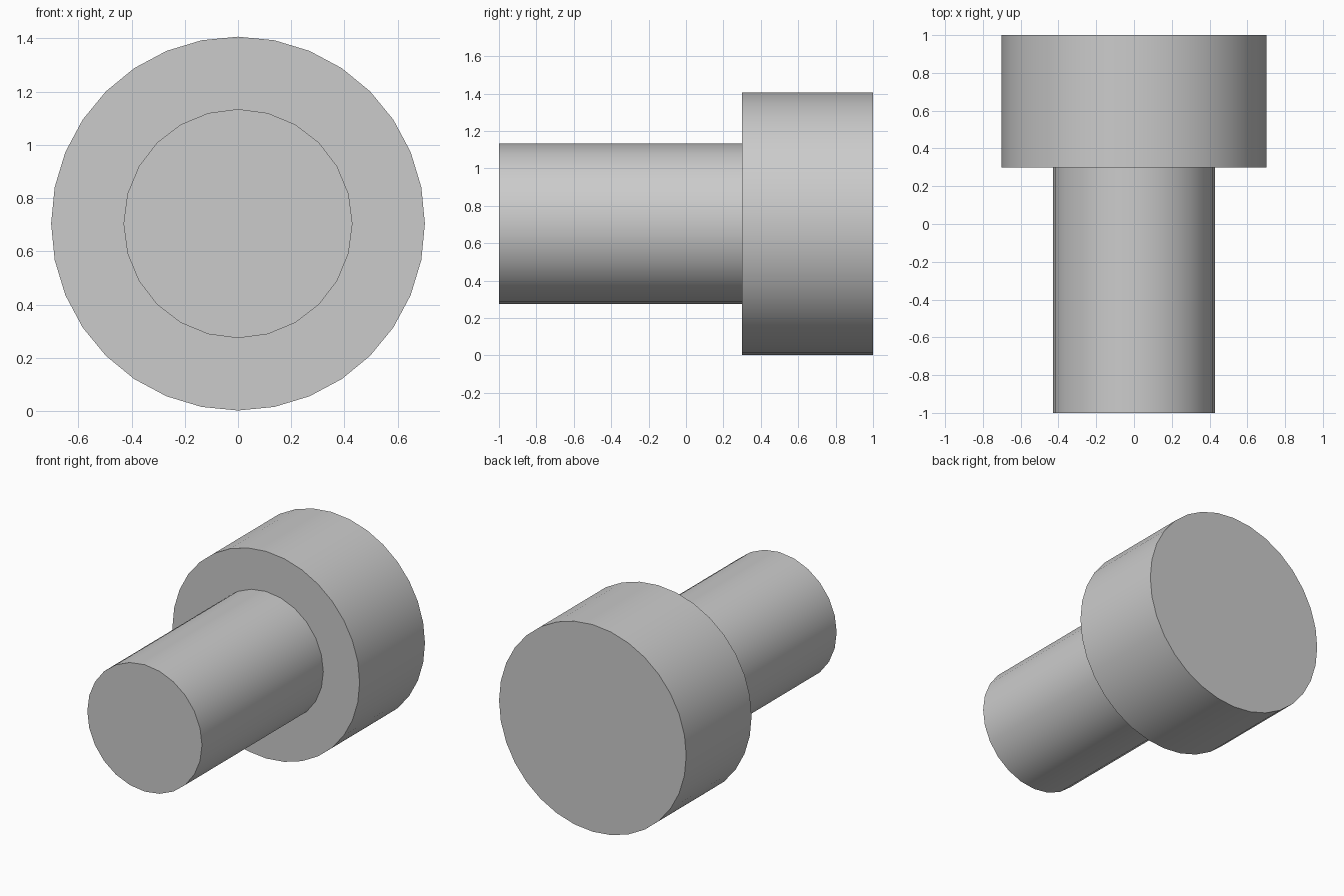
import bpy
import math

cube = bpy.data.objects.get("Cube")
if cube:
    bpy.data.objects.remove(cube, do_unlink=True)

AXIS_Z = 0.704

grey = bpy.data.materials.new("plain grey")
grey.use_nodes = True
colour = (0.6, 0.6, 0.6, 1)
grey.diffuse_color = colour
grey.node_tree.nodes["Principled BSDF"].inputs["Base Color"].default_value = colour


def cylinder(name, radius, y_front, y_back, sides):
    """Capped cylinder lying along y, with smooth sides and sharp rims."""
    bpy.ops.mesh.primitive_cylinder_add(
        vertices=sides, radius=radius, depth=y_back - y_front,
        location=(0, (y_front + y_back) / 2, AXIS_Z),
        rotation=(math.pi / 2, 0, 0))
    part = bpy.context.object
    part.name = name
    part.data.materials.append(grey)
    bpy.ops.object.shade_smooth_by_angle(angle=math.radians(30))
    return part


# Wide head at the back, narrower shank reaching forward
cylinder("head", 0.702, 0.3, 1.0, 32)
cylinder("shank", 0.43, -1.0, 0.3, 24)
